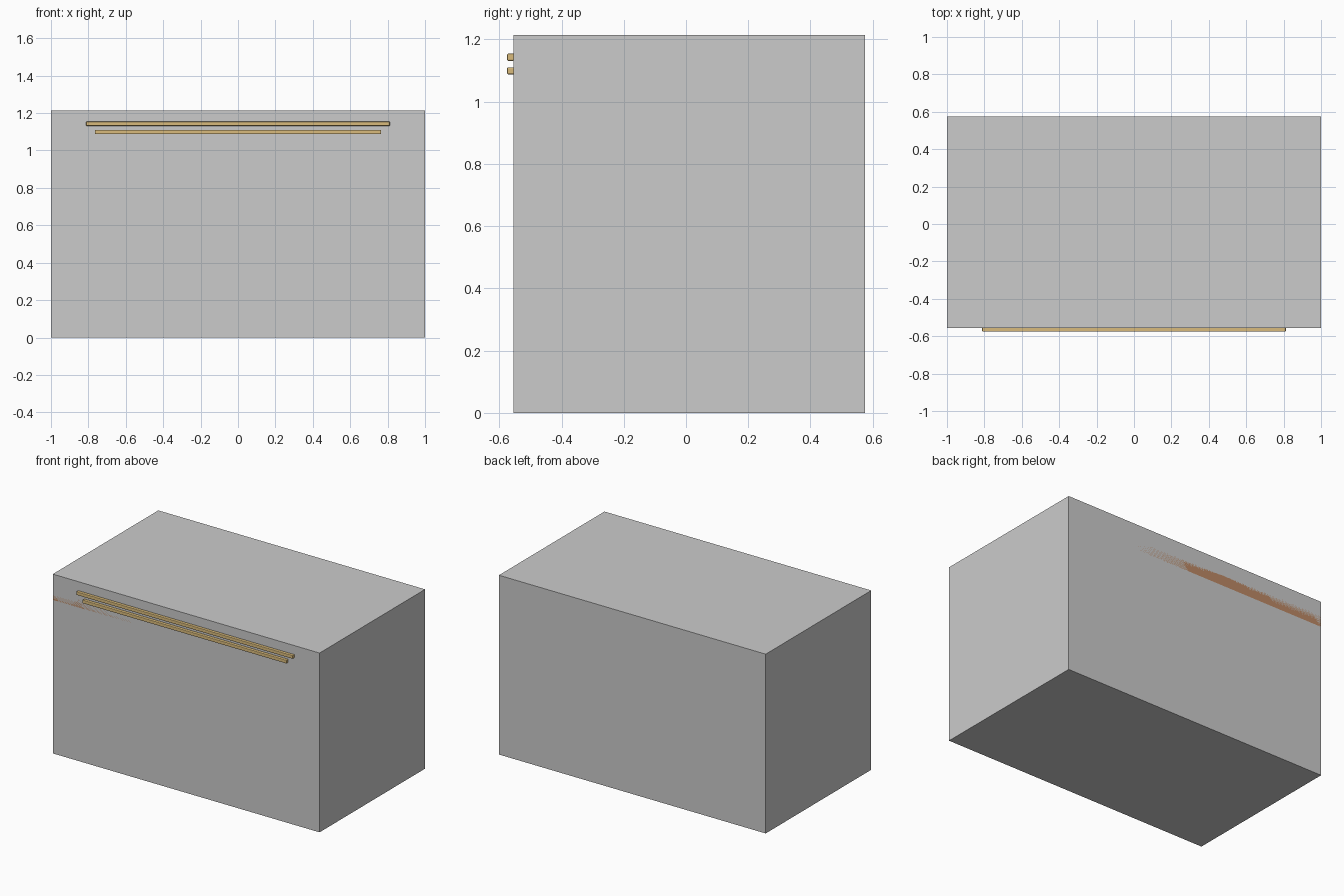
import bpy

if "Cube" in bpy.data.objects:
    bpy.data.objects.remove(bpy.data.objects["Cube"])


def material(name, rgb):
    mat = bpy.data.materials.new(name)
    mat.diffuse_color = (*rgb, 1)
    mat.use_nodes = True
    mat.node_tree.nodes["Principled BSDF"].inputs["Base Color"].default_value = mat.diffuse_color
    return mat


def box(name, lo, hi, mat=None, bevel=0):
    size = [b - a for a, b in zip(lo, hi)]
    center = [(a + b) / 2 for a, b in zip(lo, hi)]
    bpy.ops.mesh.primitive_cube_add(size=1, location=center)
    ob = bpy.context.object
    ob.name = name
    ob.scale = size
    bpy.ops.object.transform_apply(location=False, rotation=False, scale=True)
    if mat:
        ob.data.materials.append(mat)
    if bevel:
        mod = ob.modifiers.new("rounded_edges", "BEVEL")
        mod.width = bevel
        mod.segments = 2
    return ob


brass = material("brass", (0.70, 0.50, 0.20))
brown = material("brown", (0.50, 0.25, 0.13))

FRONT, BACK, TOP = -0.555, 0.575, 1.215

# Main body
box("body", (-1, FRONT, 0), (1, BACK, TOP))

# Brown band lying flush with the body's sides
box("flush_band", (-1, FRONT, 1.04), (1, BACK, 1.13), brown)

# Two raised brass strips on the front, the lower one shorter
for name, half, z in (("upper_strip", 0.812, 1.143), ("lower_strip", 0.765, 1.099)):
    box(name, (-half, -0.575, z - 0.0115), (half, FRONT + 0.003, z + 0.0115), brass, 0.004)
